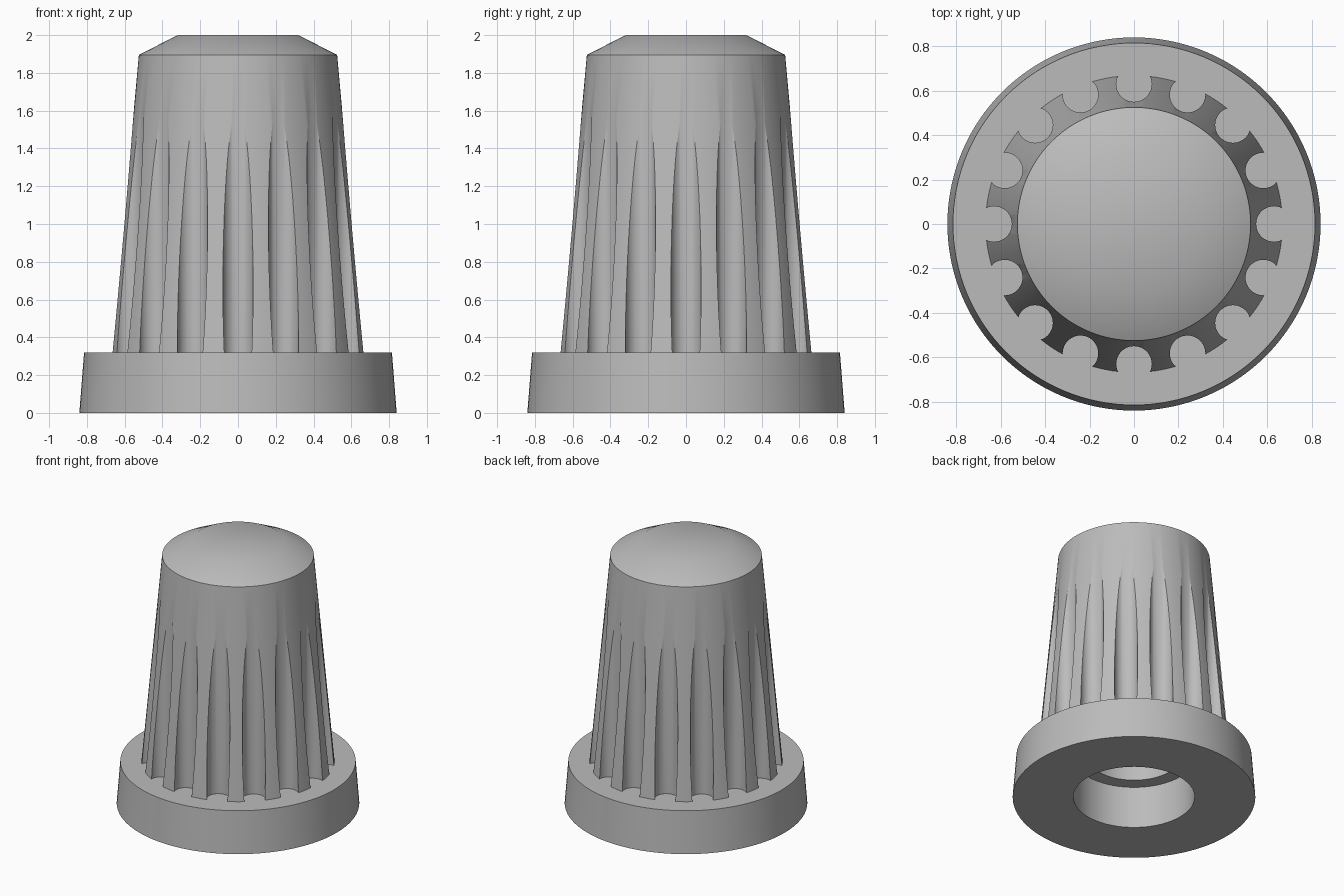
import bpy
import bmesh
import math
from mathutils import Matrix

cube = bpy.data.objects.get("Cube")
if cube:
    bpy.data.objects.remove(cube, do_unlink=True)

SEGMENTS = 128
FLUTES = 16

grey = bpy.data.materials.new("plain grey")
grey.use_nodes = True
grey.diffuse_color = (0.5, 0.5, 0.5, 1)
grey.node_tree.nodes["Principled BSDF"].inputs["Base Color"].default_value = (0.5, 0.5, 0.5, 1)


def make_object(name, bm):
    bmesh.ops.recalc_face_normals(bm, faces=bm.faces)
    mesh = bpy.data.meshes.new(name)
    bm.to_mesh(mesh)
    bm.free()
    mesh.materials.append(grey)
    obj = bpy.data.objects.new(name, mesh)
    bpy.context.collection.objects.link(obj)
    return obj


def lathe(name, profile, closed=False):
    """Revolve a (radius, height) profile around the vertical axis."""
    bm = bmesh.new()
    verts = [bm.verts.new((r, 0, z)) for r, z in profile]
    edges = [bm.edges.new(pair) for pair in zip(verts, verts[1:])]
    if closed:
        edges.append(bm.edges.new((verts[-1], verts[0])))
    bmesh.ops.spin(bm, geom=verts + edges, cent=(0, 0, 0), axis=(0, 0, 1),
                   angle=math.tau, steps=SEGMENTS)
    bmesh.ops.remove_doubles(bm, verts=bm.verts, dist=0.0001)
    return make_object(name, bm)


def activate(obj):
    bpy.ops.object.select_all(action="DESELECT")
    obj.select_set(True)
    bpy.context.view_layer.objects.active = obj


# Flange ring with the wide opening underneath
flange = lathe("base_flange", [(0.42, 0), (0.84, 0), (0.815, 0.32), (0.42, 0.32)], closed=True)

# Tapered grip with bevelled top and a narrower blind bore
grip = lathe("grip", [(0, 2), (0.32, 2), (0.525, 1.895), (0.668, 0.32),
                      (0.32, 0.32), (0.32, 1.6), (0, 1.6)])

# Ring of upright cylinders that cut the flutes
bm = bmesh.new()
for i in range(FLUTES):
    place = Matrix.Rotation(math.tau * i / FLUTES, 4, "Z") @ Matrix.Translation((0.63, 0, 1))
    bmesh.ops.create_cone(bm, cap_ends=True, segments=48, radius1=0.08, radius2=0.08,
                          depth=1.64, matrix=place)
cutter = make_object("flute_cutter", bm)
cutter.hide_render = True

activate(grip)
cut = grip.modifiers.new("flutes", "BOOLEAN")
cut.operation = "DIFFERENCE"
cut.solver = "EXACT"
cut.object = cutter
bpy.ops.object.modifier_apply(modifier=cut.name)
bpy.data.objects.remove(cutter, do_unlink=True)

# Smooth shading with crisp rims and flute edges
for part in (flange, grip):
    activate(part)
    bpy.ops.object.shade_smooth_by_angle(angle=math.radians(30))
